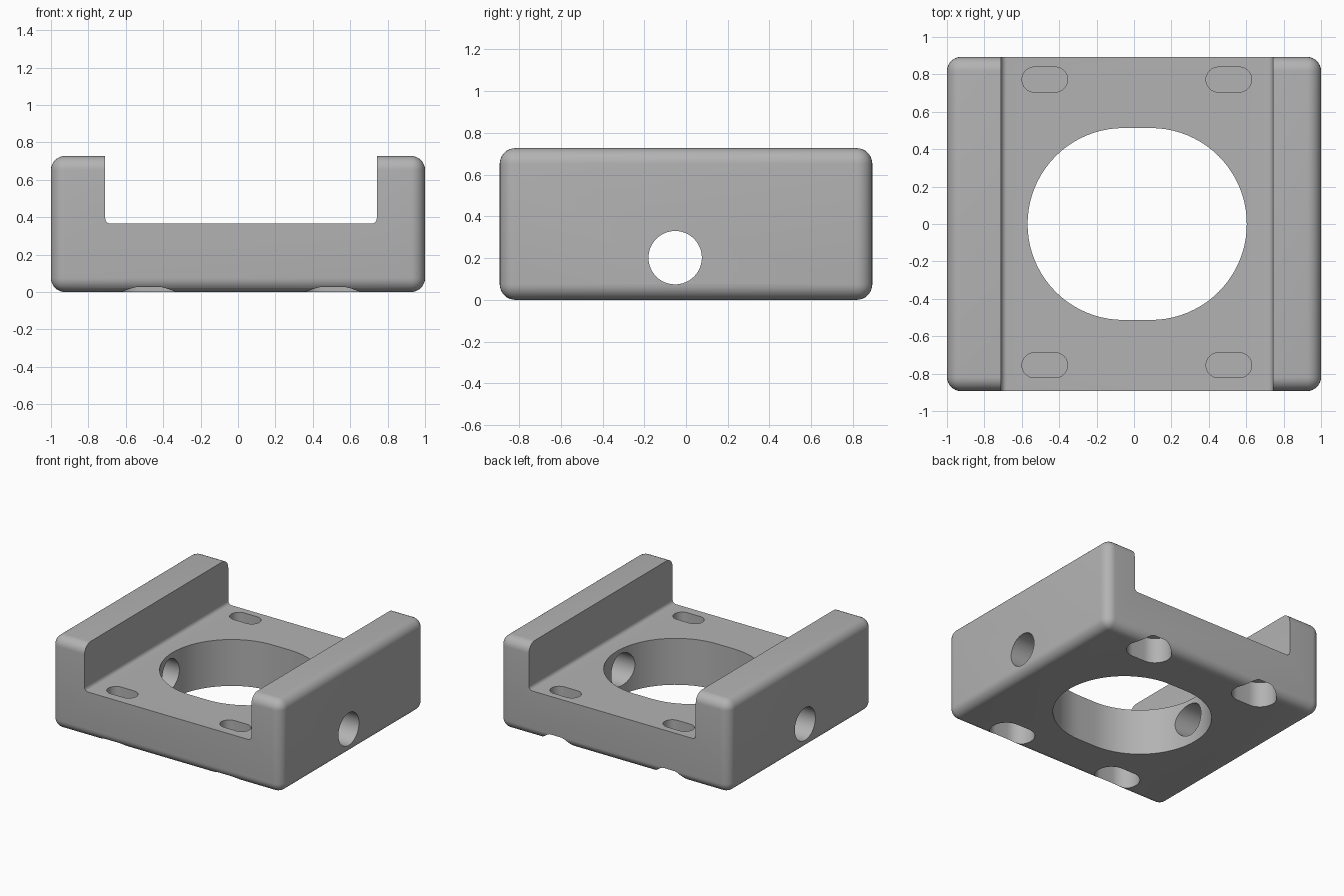
import bpy, bmesh, math
from mathutils import Matrix, Vector

if "Cube" in bpy.data.objects:
    bpy.data.objects.remove(bpy.data.objects["Cube"], do_unlink=True)

grey = bpy.data.materials.new("plain grey")
grey.use_nodes = True
colour = (0.45, 0.45, 0.45, 1)
grey.diffuse_color = colour
grey.node_tree.nodes["Principled BSDF"].inputs["Base Color"].default_value = colour


def make_object(name, bm):
    bmesh.ops.recalc_face_normals(bm, faces=bm.faces)
    mesh = bpy.data.meshes.new(name)
    bm.to_mesh(mesh)
    bm.free()
    obj = bpy.data.objects.new(name, mesh)
    bpy.context.collection.objects.link(obj)
    mesh.materials.append(grey)
    return obj


def box(name, low, high, radius, segments, edge_rule):
    """Box between two corners, with the edges chosen by the rule rounded."""
    low, high = Vector(low), Vector(high)
    bm = bmesh.new()
    bmesh.ops.create_cube(bm, size=1, matrix=Matrix.Translation((low + high) / 2)
                          @ Matrix.Diagonal((*(high - low), 1)))
    edges = [e for e in bm.edges if edge_rule(e)]
    bmesh.ops.bevel(bm, geom=edges, offset=radius, segments=segments,
                    profile=0.5, affect='EDGES')
    return make_object(name, bm)


def obround(name, x, y, radius, stretch, bottom, top, steps):
    """Upright prism with two half-round ends, stretched along x."""
    bm = bmesh.new()
    ring = []
    for side in (1, -1):
        for i in range(steps + 1):
            a = math.pi * (i / steps - 0.5)
            ring.append(bm.verts.new((x + side * (stretch + radius * math.cos(a)),
                                      y + side * radius * math.sin(a), bottom)))
    face = bm.faces.new(ring)
    result = bmesh.ops.extrude_face_region(bm, geom=[face])
    moved = [v for v in result["geom"] if isinstance(v, bmesh.types.BMVert)]
    bmesh.ops.translate(bm, verts=moved, vec=(0, 0, top - bottom))
    return make_object(name, bm)


# Rounded block
block = box("bracket_body", (-1, -0.893, 0), (1, 0.893, 0.727), 0.075, 8, lambda e: True)

# Channel between the two side walls, filleted along its floor
floor = 0.365
cutters = [box("channel_cutter", (-0.71, -2, floor), (0.742, 2, 2), 0.03, 5,
               lambda e: all(v.co.z < 1 for v in e.verts)
               and abs(e.verts[0].co.y - e.verts[1].co.y) > 1)]

# Large central opening
cutters.append(obround("opening_cutter", 0.017, 0, 0.513, 0.073, -1, 1, 40))

# Sideways bore through both walls
bm = bmesh.new()
bmesh.ops.create_cone(bm, cap_ends=True, segments=48, radius1=0.128, radius2=0.128, depth=4,
                      matrix=Matrix.Translation((0, -0.052, 0.202))
                      @ Matrix.Rotation(math.pi / 2, 4, 'Y'))
cutters.append(make_object("bore_cutter", bm))

# Screw slots above, wider pockets below, a thin web left between
for x in (-0.477, 0.507):
    for y in (-0.755, 0.772):
        cutters.append(obround("slot_cutter", x, y, 0.067, 0.055, 0.21, 1, 16))
        cutters.append(obround("pocket_cutter", x, y, 0.12, 0.055, -1, 0.2, 20))

bpy.context.view_layer.objects.active = block
for cutter in cutters:
    cutter.hide_render = True
    mod = block.modifiers.new(cutter.name, 'BOOLEAN')
    mod.operation = 'DIFFERENCE'
    mod.solver = 'EXACT'
    mod.object = cutter
    bpy.ops.object.modifier_apply(modifier=mod.name)
    bpy.data.objects.remove(cutter, do_unlink=True)

bpy.ops.object.select_all(action='DESELECT')
block.select_set(True)
bpy.ops.object.shade_smooth_by_angle(angle=math.radians(30))
